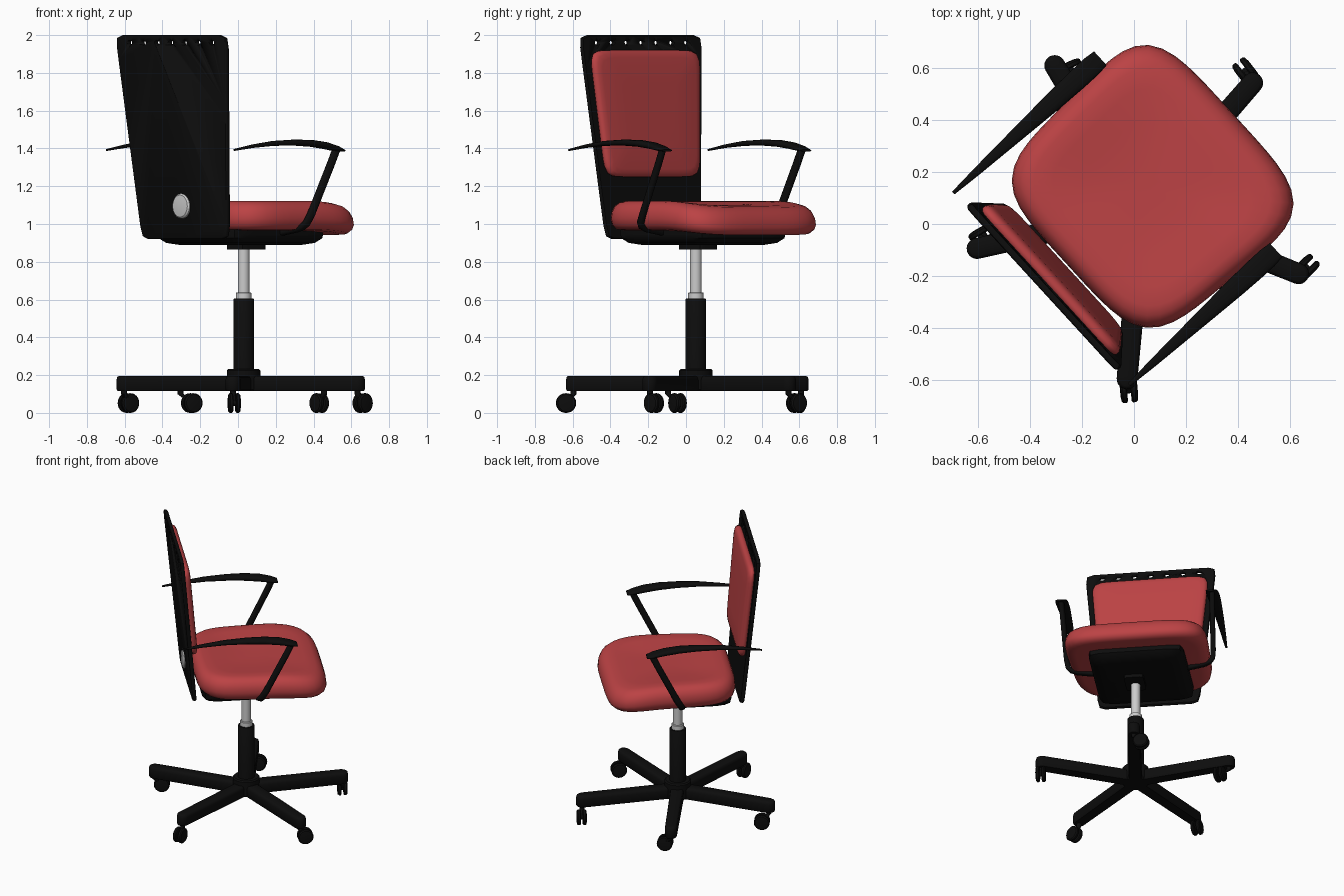
import bpy, bmesh
from math import pi, sin, cos, radians
from mathutils import Matrix, Vector

if "Cube" in bpy.data.objects:
    bpy.data.objects.remove(bpy.data.objects["Cube"])

# The swivel top is turned relative to the base
TOP = Matrix.Translation((-0.0385, 0.042, 0)) @ Matrix.Rotation(radians(-47.5), 4, 'Z')
POST = Vector((0.03, 0.052, 0))


def material(name, rgb):
    m = bpy.data.materials.new(name)
    m.diffuse_color = (*rgb, 1)
    m.use_nodes = True
    m.node_tree.nodes["Principled BSDF"].inputs["Base Color"].default_value = m.diffuse_color
    return m


RED = material("red_fabric", (0.50, 0.055, 0.058))
BLACK = material("black_plastic", (0.004, 0.004, 0.004))


def finish(name, bm, mat=None, matrix=None, angle=40):
    bmesh.ops.recalc_face_normals(bm, faces=bm.faces)
    me = bpy.data.meshes.new(name)
    bm.to_mesh(me)
    bm.free()
    ob = bpy.data.objects.new(name, me)
    bpy.context.collection.objects.link(ob)
    if mat:
        me.materials.append(mat)
    if matrix:
        ob.matrix_world = matrix
    bpy.ops.object.select_all(action='DESELECT')
    ob.select_set(True)
    bpy.context.view_layer.objects.active = ob
    bpy.ops.object.shade_smooth_by_angle(angle=radians(angle))
    return ob


def loft(name, rings, mat=None, matrix=None, angle=40):
    """Bridge closed rings of equal length and cap both ends."""
    bm = bmesh.new()
    vs = [[bm.verts.new(p) for p in r] for r in rings]
    n = len(vs[0])
    for a, b in zip(vs, vs[1:]):
        for i in range(n):
            j = (i + 1) % n
            bm.faces.new((a[i], a[j], b[j], b[i]))
    bm.faces.new(vs[0])
    bm.faces.new(vs[-1])
    return finish(name, bm, mat, matrix, angle)


def superellipse(a, b, e, n):
    pts = []
    for i in range(n):
        c, s = cos(2 * pi * i / n), sin(2 * pi * i / n)
        r = (abs(c) ** e + abs(s) ** e) ** (-1 / e)
        pts.append((a * r * c, b * r * s))
    return pts


def lathe(name, profile, mat=None, matrix=None, n=32):
    return loft(name, [[(x, y, z) for x, y in superellipse(r, r, 2, n)] for r, z in profile], mat, matrix, 35)


# Seat cushion: rounded square, waterfall front edge, slightly dished top
def seat_point(x, y, z):
    x *= 1 + 0.1 * y
    front = max(0, (y - 0.05) / 0.38)
    z -= 0.05 * front ** 2 * (1 if z > 1 else 0.7)
    return x, y + 0.136, z


layers = [(0.5, .965), (0.85, .965), (0.94, .972), (0.985, .995), (1, 1.03), (0.99, 1.065), (0.96, 1.095),
          (0.91, 1.114), (0.84, 1.122), (0.7, 1.118), (0.5, 1.108), (0.3, 1.102), (0.1, 1.1)]
loft("seat", [[seat_point(x * s, y * s, z) for x, y in superellipse(.465, .431, 4.5, 64)]
              for s, z in layers], RED, TOP, 60)

# Shallow pan and tilt mechanism below the seat
loft("seat_pan", [[(x * s, y * s + 0.07, z) for x, y in superellipse(.315, .335, 14, 48)]
                  for s, z in [(0.72, .888), (0.9, .9), (0.99, .925), (1, .945), (1, .97)]], BLACK, TOP)
loft("tilt_mechanism", [[(x + .04, y + .075, z) for x, y in superellipse(.065, .09, 10, 32)]
                        for z in (.865, .9)], BLACK, TOP)


# Backrest shell: thin leaning panel, wider at the top
def lean(x, d, z):
    f = (z - 0.92) / 1.08
    return x * (1 + 0.30 * f), -0.335 - 0.10 * f + d, z


outline = superellipse(.335, .54, 26, 96)
shell = loft("backrest_shell", [[lean(x * s, d, 1.46 + z * s) for x, z in outline]
                                for s, d in [(0.985, 0), (0.997, .004), (1, .009), (1, .018), (0.99, .026)]],
             BLACK, TOP, 40)

# Row of vent holes along the top edge
bm = bmesh.new()
for i in range(7):
    m = Matrix.Translation(((i - 3) * 0.107, -0.42, 1.96)) @ Matrix.Diagonal((1.5, 1, 1, 1)) \
        @ Matrix.Rotation(pi / 2, 4, 'X')
    bmesh.ops.create_cone(bm, cap_ends=True, segments=16, radius1=.013, radius2=.013, depth=.15, matrix=m)
cutter = finish("vent_cutter", bm, None, TOP)
cutter.hide_render = True
cutter.hide_set(True)
mod = shell.modifiers.new("vents", 'BOOLEAN')
mod.object = cutter
mod.operation = 'DIFFERENCE'

# Backrest cushion
pad = superellipse(.305, .335, 12, 80)
loft("backrest_cushion", [[lean(x * s, d, 1.585 + z * s) for x, z in pad]
                          for s, d in [(0.97, .02), (1, .035), (1, .045), (0.985, .056), (0.95, .064), (0.88, .068),
                                       (0.5, .07)]], RED, TOP, 60)

# Grey adjuster disc on the rear of the shell
lathe("adjuster_disc", [(.066, 0), (.066, .012), (.058, .02), (.03, .024)], None,
      TOP @ Matrix.Translation((0, -0.345, 1.095)) @ Matrix.Rotation(pi / 2, 4, 'X'))

# Armrests: arched tapering pad, and a strut hooking in under the seat
ARM = [(-.432, 1.392, .007, .005), (-.3, 1.412, .016, .009), (-.15, 1.427, .024, .013), (0, 1.431, .032, .016),
       (.12, 1.427, .038, .018), (.22, 1.415, .041, .018), (.29, 1.4, .041, .014), (.335, 1.389, .036, .005)]
STRUT = [(.5, .3, 1.395), (.497, .265, 1.32), (.487, .13, 1.05), (.48, .105, 1.005), (.46, .095, .985),
         (.42, .09, .972), (.28, .085, .95)]
for side, label in ((-1, "left"), (1, "right")):
    loft(label + "_armrest", [[(side * .5 + x, y, z + h) for x, h in superellipse(w, t, 3, 16)]
                              for y, z, w, t in ARM], BLACK, TOP, 50)
    rings = []
    for i, p in enumerate(STRUT):
        d = Vector(STRUT[min(i + 1, 6)]) - Vector(STRUT[max(i - 1, 0)])
        d = d.normalized()
        u = Vector((0.3, 1, 0)).cross(d).normalized()
        v = d.cross(u)
        rings.append([(side * q.x, q.y, q.z) for q in
                      (Vector(p) + u * a + v * b for a, b in superellipse(.016, .021, 3, 16))])
    loft(label + "_armrest_strut", rings, BLACK, TOP, 50)

# Gas lift and column
AT = Matrix.Translation(POST)
lathe("gas_lift", [(.031, .6), (.031, .89)], None, AT)
lathe("gas_lift_collar", [(.041, .6), (.041, .635), (.037, .638)], None, AT)
lathe("column", [(.055, .18), (.055, .6), (.052, .605)], BLACK, AT)
lathe("base_hub", [(.08, .115), (.088, .125), (.088, .225), (.08, .233)], BLACK, AT)

# Five star legs with twin-wheel casters: leg angle, caster x, caster y, caster heading
LEGS = [(-22, .66, -.17, 45), (49, .43, .585, 128), (121, -.245, .59, 25), (193, -.58, -.045, 30),
        (265, -.02, -.635, 95)]
for k, (ang, cx, cy, head) in enumerate(LEGS, 1):
    foot = [(0, -.045), *[(.65 + .04 * cos(a), .04 * sin(a)) for a in
                          (-pi / 2 + pi * i / 12 for i in range(13))], (0, .045)]
    rings = [[(x - (1 - s) * .04 * (x > .1), y * s, z) for x, y in foot]
             for s, z in [(0.85, .115), (1, .125), (1, .175), (0.9, .19), (0.7, .196)]]
    loft(f"base_leg_{k}", rings, BLACK, AT @ Matrix.Rotation(radians(ang), 4, 'Z'), 50)

    place = Matrix.Translation((cx, cy, .052)) @ Matrix.Rotation(radians(head), 4, 'Z')
    for s in (-1, 1):
        axle = place @ Matrix.Rotation(s * pi / 2, 4, 'X')
        lathe(f"caster_{k}_wheel_{'a' if s < 0 else 'b'}",
              [(.046, .007), (.052, .012), (.052, .024), (.045, .031), (.025, .034)], BLACK, axle, 24)
    lathe(f"caster_{k}_axle", [(.016, -.012), (.016, .012)], BLACK, place @ Matrix.Rotation(pi / 2, 4, 'X'), 16)
    # Stem leans from the wheel axle up into the leg end
    end = POST + Vector((cos(radians(ang)), sin(radians(ang)), 0)) * .65
    ring = superellipse(.016, .016, 2, 16)
    loft(f"caster_{k}_stem", [[(x + cx, y + cy, .055) for x, y in ring],
                              [(x + end.x, y + end.y, .1) for x, y in ring],
                              [(x + end.x, y + end.y, .13) for x, y in ring]], BLACK)
